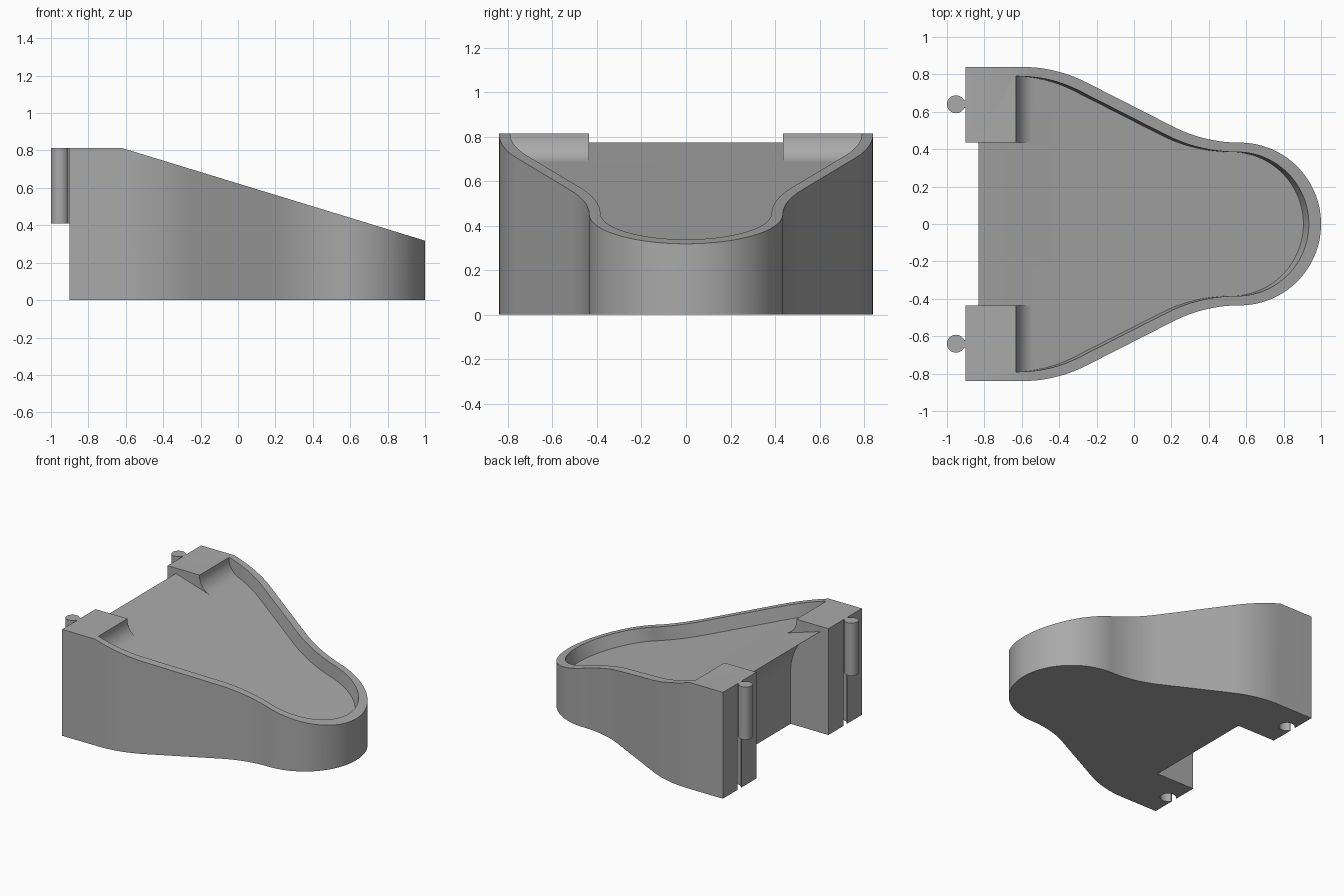
import bpy, bmesh
from math import sin, cos, radians, atan, sqrt, degrees

if "Cube" in bpy.data.objects:
    bpy.data.objects.remove(bpy.data.objects["Cube"])

grey = bpy.data.materials.new("plain grey")
grey.use_nodes = True
colour = (0.40, 0.40, 0.40, 1)
grey.diffuse_color = colour
grey.node_tree.nodes["Principled BSDF"].inputs["Base Color"].default_value = colour

SLOPE = 0.3056
TOP, BREAK = 0.813, -0.62
DEPTH = 0.105


def top_z(x):
    return TOP - SLOPE * (x - BREAK)


def arc(cx, cy, r, a0, a1, n=16):
    angles = [radians(a0 + (a1 - a0) * i / n) for i in range(n + 1)]
    return [(cx + r * cos(a), cy + r * sin(a)) for a in angles]


def prism(name, points, lower, upper):
    """Closed solid between two mapped copies of one polygon."""
    bm = bmesh.new()
    a = [bm.verts.new(lower(*p)) for p in points]
    b = [bm.verts.new(upper(*p)) for p in points]
    bm.faces.new(a)
    bm.faces.new(b[::-1])
    for i in range(len(points)):
        j = (i + 1) % len(points)
        bm.faces.new((a[i], b[i], b[j], a[j]))
    bmesh.ops.recalc_face_normals(bm, faces=bm.faces)
    mesh = bpy.data.meshes.new(name)
    bm.to_mesh(mesh)
    bm.free()
    mesh.materials.append(grey)
    obj = bpy.data.objects.new(name, mesh)
    bpy.context.collection.objects.link(obj)
    return obj


def upright(name, points, z0, z1):
    return prism(name, points, lambda x, y: (x, y, z0), lambda x, y: (x, y, z1))


def sideways(name, points, y0, y1):
    return prism(name, points, lambda x, z: (x, y0, z), lambda x, z: (x, y1, z))


def cut(obj, cutter):
    mod = obj.modifiers.new("cut", "BOOLEAN")
    mod.operation, mod.solver, mod.object = "DIFFERENCE", "EXACT", cutter
    bpy.context.view_layer.objects.active = obj
    bpy.ops.object.modifier_apply(modifier=mod.name)
    bpy.data.objects.remove(cutter)


def smooth(obj):
    bpy.ops.object.select_all(action="DESELECT")
    obj.select_set(True)
    bpy.context.view_layer.objects.active = obj
    bpy.ops.object.shade_smooth_by_angle(angle=radians(25))


def outline(inset, back):
    """Tapered plan: wide shoulders, straight flanks, waist and round nose."""
    flank = 27.05
    half = [(back, 0.84 - inset)]
    half += arc(-0.6, 0.08, 0.76 - inset, 90, 90 - flank)
    half += arc(0.565, 1.215, 0.78 + inset, 270 - flank, 270)
    half += arc(0.565, 0, 0.435 - inset, 90, 0, 32)[1:]
    return half + [(x, -y) for x, y in half[-2::-1]]


# Body with a sloping top
body = upright("body", outline(0, -0.9), 0, TOP)
cut(body, sideways("slope_cutter", [(BREAK, TOP), (1.2, top_z(1.2)), (1.2, 1.5),
                                    (BREAK, 1.5)], -1.2, 1.2))

# Tray recess, sunk square to the slope, leaving the two hinge blocks
def along_normal(t):
    return lambda x, y: (x - 0.015 + SLOPE * t, y, top_z(x - 0.015) + t)


recess = prism("recess_cutter", outline(0.05, -1.3),
               along_normal(-DEPTH / (1 + SLOPE ** 2)), along_normal(0.4))
r = 0.125
cx = -0.63 + r
cz = top_z(cx) - DEPTH + r * sqrt(1 + SLOPE ** 2)
cove = arc(cx, cz, r, 180, 270 - degrees(atan(SLOPE)), 14)
keeper = [(-1.6, 0), (-1.6, 2), (-0.63, 2)] + cove + [(cove[-1][0], 0)]
for y0, y1 in ((0.435, 1.2), (-1.2, -0.435)):
    cut(recess, sideways("block_keeper", keeper, y0, y1))
cut(body, recess)

# Rear notch between the blocks, curving out to the tray lip
lip_arc = [p for p in arc(-0.98, 0.40, 0.40, 0, 68, 20)]
notch = [(-1.3, -0.2), (-0.58, -0.2)] + lip_arc + [(-0.83, 1.2), (-1.3, 1.2)]
cut(body, sideways("notch_cutter", notch, -0.435, 0.435))


# Hinge pins above, matching keyhole sockets below
def keyhole(cx, y, r, w, mouth):
    a = degrees(atan(w / sqrt(r * r - w * w)))
    ring = arc(cx, y, r, a, 360 - a, 32)
    if mouth < cx:
        ring = [(2 * cx - x, v) for x, v in ring]
    return ring + [(mouth, y - w), (mouth, y + w)]


for side, y in (("left", 0.64), ("right", -0.64)):
    cut(body, upright("socket_cutter", keyhole(-0.845, y, 0.055, 0.025, -0.95), -0.1, 0.41))
    pin = upright(side + "_hinge_pin", keyhole(-0.952, y, 0.048, 0.02, -0.895), 0.41, TOP)
    smooth(pin)
smooth(body)
